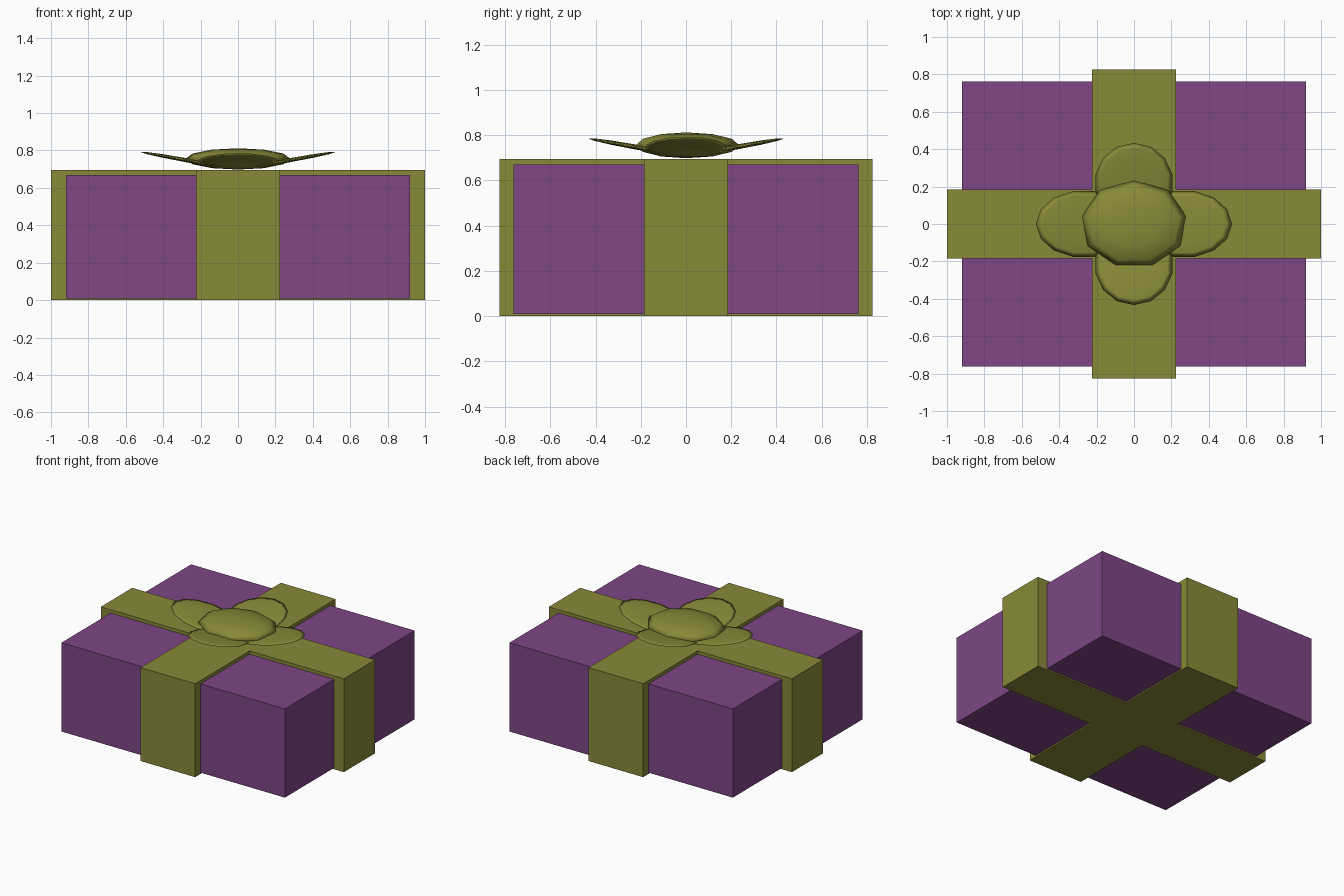
import bpy, bmesh
from math import sin, cos, pi, radians
from mathutils import Matrix, Vector

if "Cube" in bpy.data.objects:
    bpy.data.objects.remove(bpy.data.objects["Cube"])


def material(name, rgb):
    mat = bpy.data.materials.new(name)
    mat.diffuse_color = (*rgb, 1)
    mat.use_nodes = True
    mat.node_tree.nodes["Principled BSDF"].inputs["Base Color"].default_value = mat.diffuse_color
    return mat


PURPLE = material("purple_paper", (0.21, 0.062, 0.24))
OLIVE = material("olive_ribbon", (0.25, 0.25, 0.04))


def add_object(name, bm, mat, smooth=False):
    bmesh.ops.recalc_face_normals(bm, faces=bm.faces)
    for f in bm.faces:
        f.smooth = smooth
    mesh = bpy.data.meshes.new(name)
    bm.to_mesh(mesh)
    bm.free()
    mesh.materials.append(mat)
    obj = bpy.data.objects.new(name, mesh)
    bpy.context.collection.objects.link(obj)
    return obj


def ellipsoid(name, radii, segments, rings, matrix):
    """Low-poly ellipsoid with a vertex on +x at its equator."""
    bm = bmesh.new()
    loops = []
    for r in range(1, rings):
        a = pi * r / rings - pi / 2
        loops.append([bm.verts.new((radii[0] * cos(a) * cos(2 * pi * s / segments),
                                    radii[1] * cos(a) * sin(2 * pi * s / segments),
                                    radii[2] * sin(a))) for s in range(segments)])
    bottom = bm.verts.new((0, 0, -radii[2]))
    top = bm.verts.new((0, 0, radii[2]))
    for s in range(segments):
        t = (s + 1) % segments
        bm.faces.new((bottom, loops[0][t], loops[0][s]))
        bm.faces.new((top, loops[-1][s], loops[-1][t]))
        for lo, hi in zip(loops, loops[1:]):
            bm.faces.new((lo[s], lo[t], hi[t], hi[s]))
    bm.transform(matrix)
    return add_object(name, bm, OLIVE, True)


# Wrapped box
BX, BY, Z0, Z1 = 0.92, 0.763, 0.01, 0.67
bm = bmesh.new()
bmesh.ops.create_cube(bm, size=1, matrix=Matrix.Translation((0, 0, (Z0 + Z1) / 2))
                      @ Matrix.Diagonal((2 * BX, 2 * BY, Z1 - Z0, 1)))
add_object("box", bm, PURPLE)

# Crossed ribbon: outer strips, then edges drawn in to the box surface
RX, RY, RZ = 1.0, 0.825, 0.695
xs, ys = (-RX, -0.225, 0.225, RX), (-RY, -0.185, 0.185, RY)
bm = bmesh.new()


def quad(*points):
    bm.faces.new([bm.verts.new(p) for p in points])


for z in (0, RZ):
    for i, j in ((1, 1), (0, 1), (2, 1), (1, 0), (1, 2)):
        quad((xs[i], ys[j], z), (xs[i + 1], ys[j], z),
             (xs[i + 1], ys[j + 1], z), (xs[i], ys[j + 1], z))
for s in (-1, 1):
    quad((s * RX, ys[1], 0), (s * RX, ys[2], 0), (s * RX, ys[2], RZ), (s * RX, ys[1], RZ))
    quad((xs[1], s * RY, 0), (xs[2], s * RY, 0), (xs[2], s * RY, RZ), (xs[1], s * RY, RZ))
bmesh.ops.remove_doubles(bm, verts=bm.verts, dist=1e-4)
rim = [e for e in bm.edges if e.is_boundary]
new = bmesh.ops.extrude_edge_only(bm, edges=rim)["geom"]
for v in (g for g in new if isinstance(g, bmesh.types.BMVert)):
    x, y, z = v.co
    v.co = Vector((max(-BX, min(BX, x)), max(-BY, min(BY, y)), max(Z0, min(Z1, z))))
add_object("ribbon", bm, OLIVE)

# Bow petals, tilted up and outwards
for k, name in enumerate(("right", "back", "left", "front")):
    length, width, out = ((0.258, 0.18, 0.27), (0.217, 0.21, 0.22))[k % 2]
    place = (Matrix.Rotation(k * pi / 2, 4, 'Z') @ Matrix.Translation((out, 0, 0.747))
             @ Matrix.Rotation(radians(-10.2), 4, 'Y'))
    ellipsoid("bow_petal_" + name, (length, width, 0.011), 14, 6, place)

# Nine-sided bow centre
ellipsoid("bow_centre", (0.235, 0.285, 0.057), 9, 6,
          Matrix.Translation((0, 0, 0.755)) @ Matrix.Rotation(pi / 2, 4, 'Z'))
